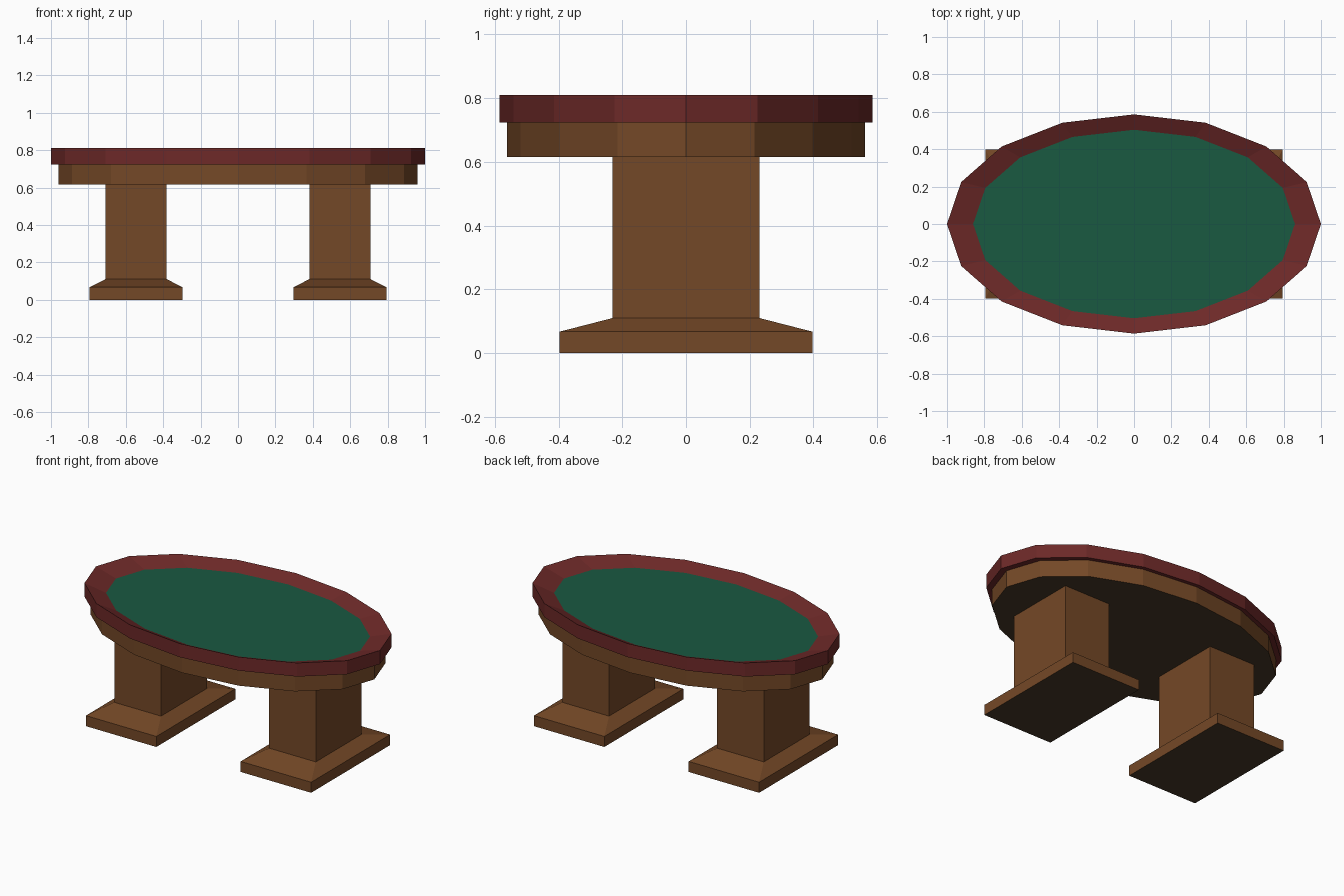
import bpy
from math import cos, sin, pi

cube = bpy.data.objects.get("Cube")
if cube:
    bpy.data.objects.remove(cube, do_unlink=True)


def material(name, color):
    mat = bpy.data.materials.new(name)
    mat.use_nodes = True
    mat.diffuse_color = (*color, 1)
    mat.node_tree.nodes["Principled BSDF"].inputs["Base Color"].default_value = (*color, 1)
    return mat


wood = material("brown wood", (0.175, 0.065, 0.020))
underside = material("dark underside", (0.065, 0.041, 0.021))
leather = material("dark red leather", (0.152, 0.022, 0.021))
felt = material("green felt", (0.010, 0.100, 0.053))


def ellipse(rx, ry, z, sides=16):
    return [(rx * cos(2 * pi * i / sides), ry * sin(2 * pi * i / sides), z)
            for i in range(sides)]


def rectangle(cx, hx, hy, z):
    return [(cx + sx * hx, sy * hy, z)
            for sx, sy in ((-1, -1), (1, -1), (1, 1), (-1, 1))]


def loft(name, rings, side, bottom, top):
    """Bridge equal rings from bottom to top and cap both ends."""
    n = len(rings[0])
    verts = [v for ring in rings for v in ring]
    faces = [tuple(reversed(range(n)))]
    for r in range(len(rings) - 1):
        for i in range(n):
            j = (i + 1) % n
            faces.append((r * n + i, r * n + j, (r + 1) * n + j, (r + 1) * n + i))
    faces.append(tuple(range(len(verts) - n, len(verts))))
    mesh = bpy.data.meshes.new(name)
    mesh.from_pydata(verts, [], faces)
    for mat in (side, bottom, top):
        mesh.materials.append(mat)
    mesh.polygons[0].material_index = 1
    mesh.polygons[len(faces) - 1].material_index = 2
    bpy.context.collection.objects.link(bpy.data.objects.new(name, mesh))


# Padded rim sloping inward to the sunken playing surface
RX, RY = 1.0, 0.586
loft("table_top",
     [ellipse(RX, RY, 0.723), ellipse(RX, RY, 0.81),
      ellipse(RX * 0.86, RY * 0.86, 0.77)],
     leather, leather, felt)

# Wooden apron under the rim
loft("apron", [ellipse(RX * 0.96, RY * 0.96, z) for z in (0.615, 0.723)],
     wood, underside, wood)

# Two pedestals, each a plinth tapering into a square column
for side, name in ((1, "left_pedestal"), (-1, "right_pedestal")):
    cx = side * 0.545
    loft(name,
         [rectangle(cx, 0.248, 0.397, 0), rectangle(cx, 0.248, 0.397, 0.067),
          rectangle(cx, 0.164, 0.23, 0.11), rectangle(cx, 0.164, 0.23, 0.615)],
         wood, underside, wood)
